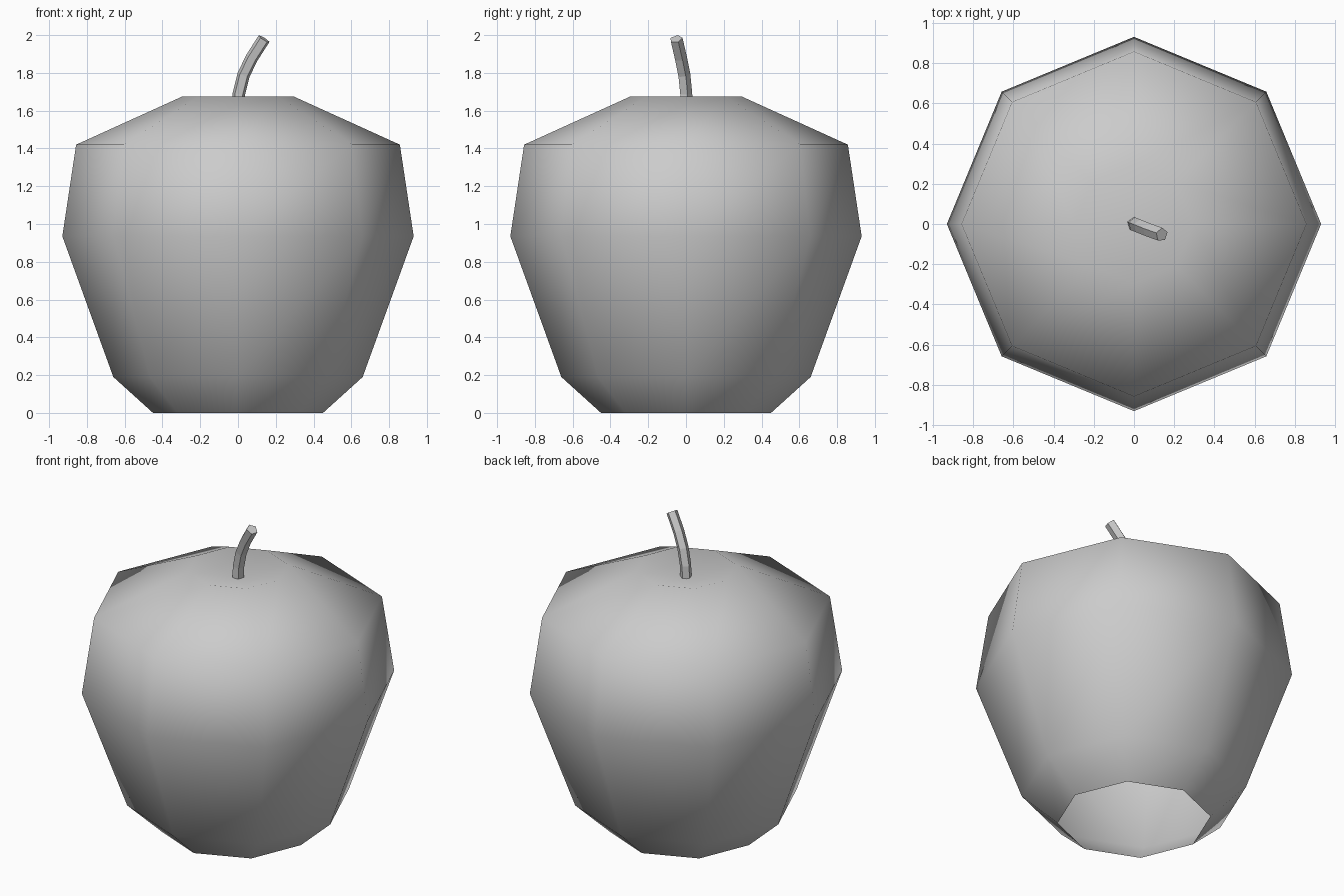
import bpy
import bmesh
from math import cos, sin, pi
from mathutils import Vector

cube = bpy.data.objects.get("Cube")
if cube:
    bpy.data.objects.remove(cube, do_unlink=True)

gray = bpy.data.materials.new("light_gray")
gray.use_nodes = True
gray.diffuse_color = (0.6, 0.6, 0.6, 1)
gray.node_tree.nodes["Principled BSDF"].inputs["Base Color"].default_value = gray.diffuse_color


def bridge(bm, rings):
    """Join consecutive rings of vertices with quads."""
    for low, high in zip(rings, rings[1:]):
        n = len(low)
        for i in range(n):
            j = (i + 1) % n
            bm.faces.new((low[i], low[j], high[j], high[i]))


def finish(bm, name, smooth):
    mesh = bpy.data.meshes.new(name)
    for face in bm.faces:
        face.smooth = smooth
    bm.to_mesh(mesh)
    bm.free()
    mesh.materials.append(gray)
    obj = bpy.data.objects.new(name, mesh)
    bpy.context.collection.objects.link(obj)
    return obj


# Fruit body: eight-sided lathe, open underneath, shallow dimple on top
profile = [(0.45, 0), (0.66, 0.19), (0.93, 0.935), (0.857, 1.42), (0.295, 1.675)]
bm = bmesh.new()
rings = [[bm.verts.new((r * cos(k * pi / 4), r * sin(k * pi / 4), z)) for k in range(8)]
         for r, z in profile]
bridge(bm, rings)
dimple = bm.verts.new((0, 0, 1.61))
rim = rings[-1]
for i in range(8):
    bm.faces.new((rim[i], rim[(i + 1) % 8], dimple))
finish(bm, "fruit_body", True)

# Stem: five-sided tube, bending to the left and front
path = [Vector(p) for p in ((0, 0, 1.6), (0.005, -0.002, 1.69), (0.03, -0.012, 1.79),
                            (0.074, -0.03, 1.88), (0.138, -0.053, 1.98))]
bm = bmesh.new()
rings = []
for i, point in enumerate(path):
    tangent = path[min(i + 1, len(path) - 1)] - path[max(i - 1, 0)]
    turn = Vector((0, 0, 1)).rotation_difference(tangent)
    rings.append([])
    for k in range(5):
        a = pi / 2 + k * 2 * pi / 5
        rings[-1].append(bm.verts.new(point + turn @ Vector((cos(a), sin(a), 0)) * 0.035))
bridge(bm, rings)
bm.faces.new(rings[-1])
bm.faces.new(rings[0][::-1])
finish(bm, "stem", False)
